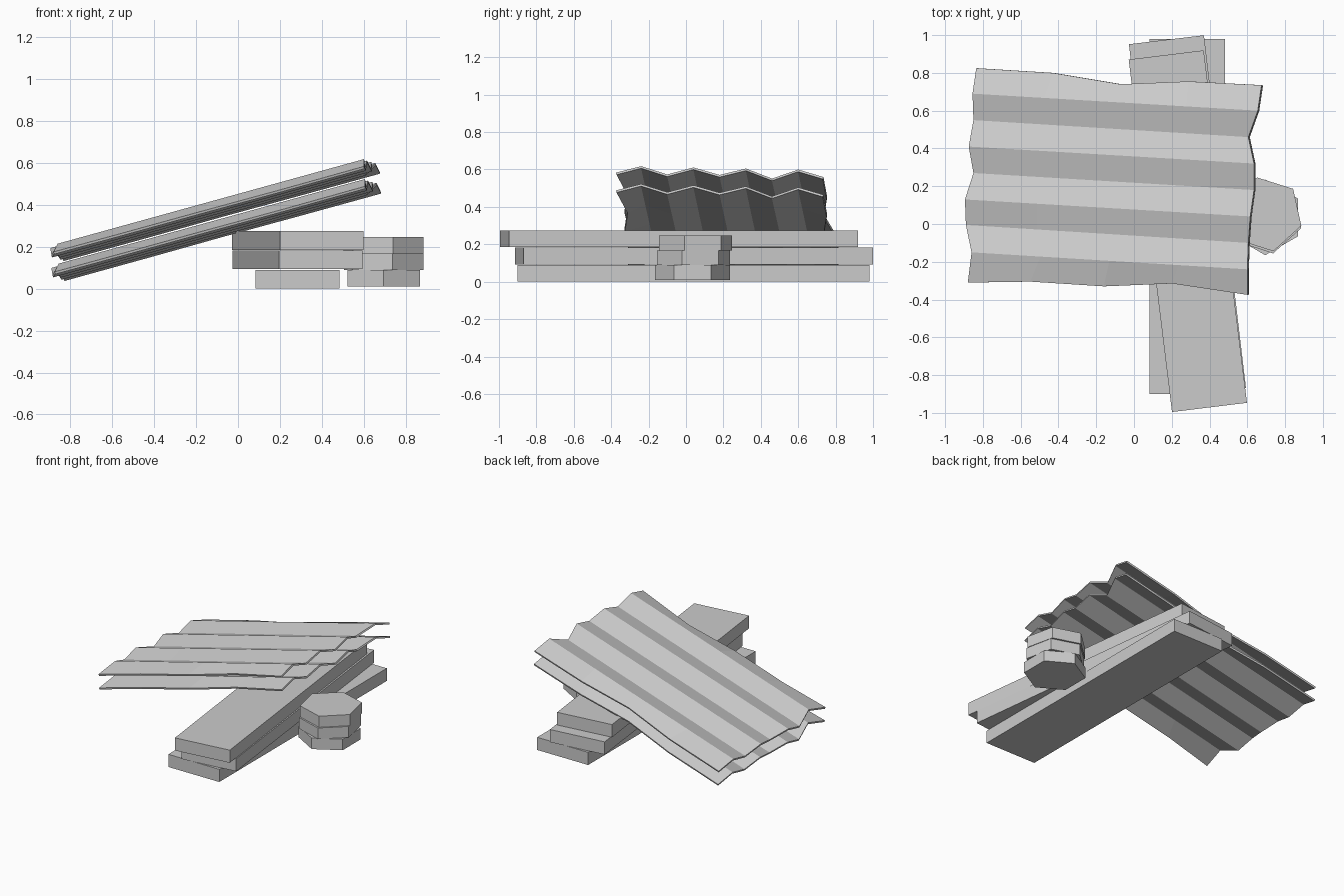
import bpy, bmesh
from math import radians
from mathutils import Matrix

if "Cube" in bpy.data.objects:
    bpy.data.objects.remove(bpy.data.objects["Cube"])


def finish(name, bm):
    bmesh.ops.recalc_face_normals(bm, faces=bm.faces)
    me = bpy.data.meshes.new(name)
    bm.to_mesh(me)
    bm.free()
    ob = bpy.data.objects.new(name, me)
    bpy.context.collection.objects.link(ob)
    return ob


def plank(name, x, y, z0, z1, turn):
    bm = bmesh.new()
    bmesh.ops.create_cube(bm, size=1, matrix=Matrix.Diagonal((0.4, 1.88, z1 - z0, 1)))
    ob = finish(name, bm)
    ob.location = (x, y, (z0 + z1) / 2)
    ob.rotation_euler.z = radians(turn)


def hex_block(name, x, y, z0, z1, turn):
    bm = bmesh.new()
    bmesh.ops.create_cone(bm, cap_ends=True, segments=6, radius1=0.2, radius2=0.2, depth=z1 - z0,
                          matrix=Matrix.Rotation(radians(turn), 4, 'Z'))
    # first corner of a cone primitive lies on +y
    finish(name, bm).location = (x, y, (z0 + z1) / 2)


# ragged outline of the corrugated sheets, seen from above
LEFT = [(-0.88, -0.31), (-0.86, -0.15), (-0.89, -0.005), (-0.895, 0.13), (-0.85, 0.27),
        (-0.875, 0.41), (-0.85, 0.55), (-0.855, 0.69), (-0.835, 0.825)]
RIGHT = [(0.60, -0.375), (0.60, -0.24), (0.605, -0.10), (0.615, 0.04), (0.635, 0.18),
         (0.635, 0.32), (0.605, 0.46), (0.655, 0.60), (0.675, 0.735)]
FRONT = [(-0.55, -0.305), (-0.16, -0.33), (0.20, -0.315)]
BACK = [(-0.43, 0.80), (-0.07, 0.74), (0.29, 0.755)]


def sheet(name, dx, dz):
    bm = bmesh.new()
    rows = []
    for i, (l, r) in enumerate(zip(LEFT, RIGHT)):
        mid = [(l[0] + (r[0] - l[0]) * k / 4, l[1] + (r[1] - l[1]) * k / 4) for k in (1, 2, 3)]
        mid = {0: FRONT, 8: BACK}.get(i, mid)
        fold = 0 if i % 2 else -0.04
        rows.append([bm.verts.new((x + dx, y, 0.444 + 0.2737 * x - 0.0395 * y + fold + dz))
                     for x, y in [l, *mid, r]])
    for a, b in zip(rows, rows[1:]):
        for k in range(4):
            bm.faces.new((a[k], a[k + 1], b[k + 1], b[k]))
    me = bpy.data.meshes.new(name)
    bm.to_mesh(me)
    bm.free()
    ob = bpy.data.objects.new(name, me)
    bpy.context.collection.objects.link(ob)
    solid = ob.modifiers.new("thickness", 'SOLIDIFY')
    solid.thickness = 0.012
    solid.offset = -1


# stacked planks
plank("bottom_plank", 0.283, 0.04, 0.0, 0.09, 0)
plank("middle_plank", 0.283, 0.042, 0.093, 0.183, 6.8)
plank("top_plank", 0.285, -0.038, 0.185, 0.275, 7)

# stacked hexagonal blocks
hex_block("bottom_hex_block", 0.695, 0.035, 0.01, 0.088, 0)
hex_block("middle_hex_block", 0.695, 0.04, 0.089, 0.167, 12)
hex_block("top_hex_block", 0.695, 0.051, 0.168, 0.247, 12.5)

# corrugated sheets leaning on the planks
sheet("upper_sheet", 0, 0)
sheet("lower_sheet", 0.005, -0.095)
